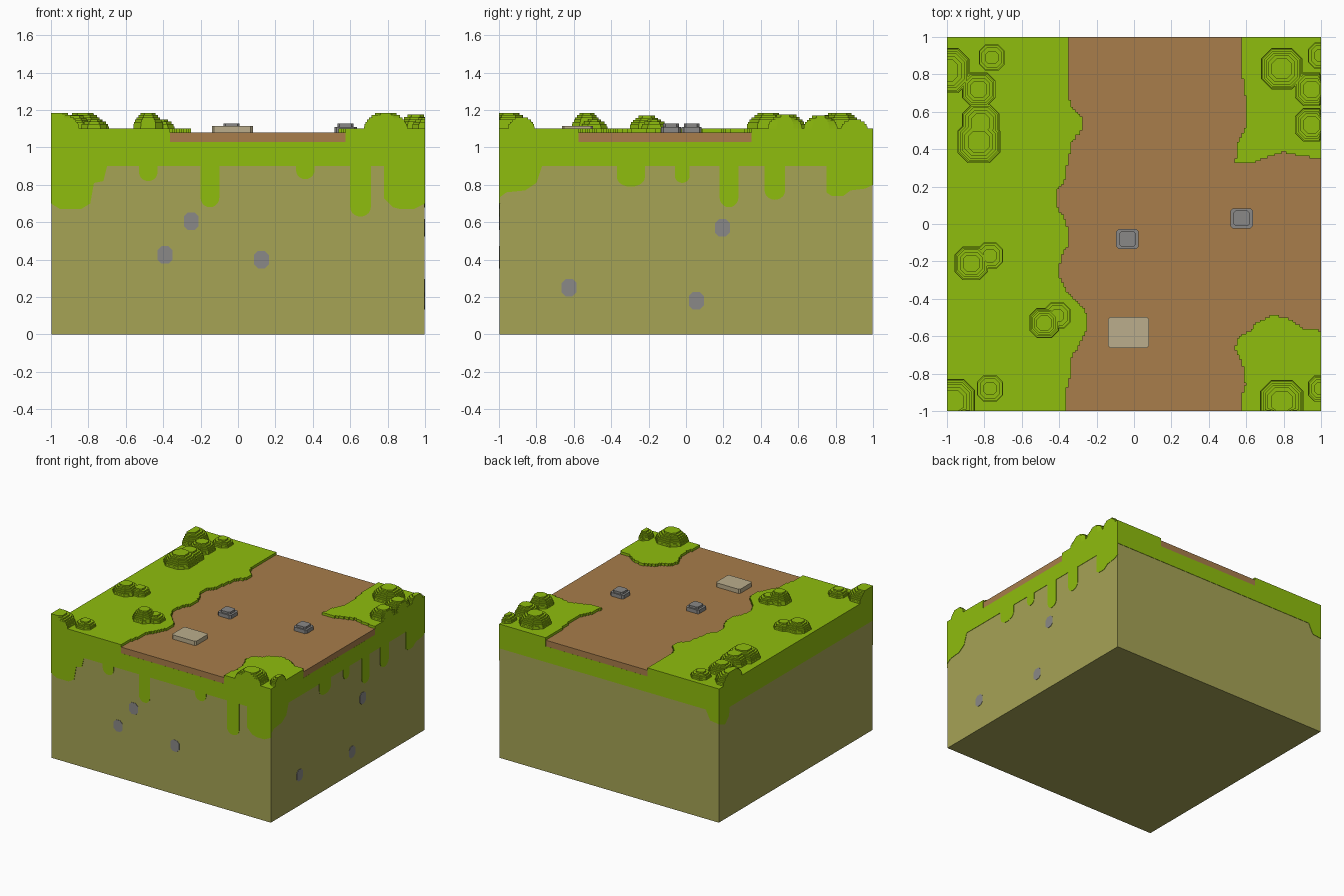
import bpy, bmesh, math

cube = bpy.data.objects.get("Cube")
if cube:
    bpy.data.objects.remove(cube, do_unlink=True)


def material(name, r, g, b):
    m = bpy.data.materials.new(name)
    m.use_nodes = True
    m.diffuse_color = (r, g, b, 1)
    m.node_tree.nodes["Principled BSDF"].inputs["Base Color"].default_value = (r, g, b, 1)
    return m


GRASS = material("grass_green", 0.275, 0.509, 0.004)
DIRT = material("dirt_olive", 0.381, 0.367, 0.091)
PATH = material("path_brown", 0.392, 0.205, 0.069)
STONE = material("stone_grey", 0.254, 0.25, 0.245)
SLAB = material("slab_beige", 0.497, 0.423, 0.262)

# Each side maps (along, up, outward) to world space
SIDES = {
    "top": lambda u, v, w: (u, v, w),
    "front": lambda u, v, w: (u, -w, v),
    "back": lambda u, v, w: (u, w, v),
    "right": lambda u, v, w: (w, u, v),
    "left": lambda u, v, w: (-w, u, v),
}


def build(name, layers, mat, side="top"):
    """One object from prisms, each given as (outline, low, high)."""
    bm = bmesh.new()
    place = SIDES[side]
    for outline, low, high in layers:
        a = [bm.verts.new(place(u, v, low)) for u, v in outline]
        b = [bm.verts.new(place(u, v, high)) for u, v in outline]
        bm.faces.new(a)
        bm.faces.new(b)
        n = len(a)
        for i in range(n):
            j = (i + 1) % n
            bm.faces.new((a[i], a[j], b[j], b[i]))
    bmesh.ops.recalc_face_normals(bm, faces=bm.faces)
    mesh = bpy.data.meshes.new(name)
    bm.to_mesh(mesh)
    bm.free()
    mesh.materials.append(mat)
    obj = bpy.data.objects.new(name, mesh)
    bpy.context.collection.objects.link(obj)
    return obj


def rect(cx, cy, hx, hy, cut=0.0):
    """Rectangle with optional chamfered corners."""
    if not cut:
        return [(cx - hx, cy - hy), (cx + hx, cy - hy), (cx + hx, cy + hy), (cx - hx, cy + hy)]
    a, b = hx - cut, hy - cut
    pts = [(hx, -b), (hx, b), (a, hy), (-a, hy), (-hx, b), (-hx, -b), (-a, -hy), (a, -hy)]
    return [(cx + x, cy + y) for x, y in pts]


def stairs(points, step=0.0125):
    """Turn a polyline into small square steps on a grid."""
    out = []
    for (x0, y0), (x1, y1) in zip(points, points[1:]):
        n = max(1, int(math.hypot(x1 - x0, y1 - y0) / (step * 0.7)))
        for i in range(n + 1):
            p = (round((x0 + (x1 - x0) * i / n) / step) * step,
                 round((y0 + (y1 - y0) * i / n) / step) * step)
            if out and p == out[-1]:
                continue
            if out and p[0] != out[-1][0] and p[1] != out[-1][1]:
                out.append((out[-1][0], p[1]))
            out.append(p)
    return out


# Ground layers
build("dirt_block", [(rect(0, 0, 0.997, 0.997), 0, 0.9)], DIRT)
build("grass_band", [(rect(0, 0, 1, 1), 0.9, 1.03)], GRASS)
build("path", [(rect(0, 0, 0.9995, 0.9995), 1.03, 1.08)], PATH)

# Raised grass with ragged edges along the path
left_edge = [(-.35, 1), (-.35, .69), (-.33, .62), (-.28, .57), (-.28, .5), (-.33, .45),
             (-.35, .35), (-.37, .24), (-.415, .18), (-.415, .1), (-.37, .03), (-.35, -.03),
             (-.35, -.11), (-.39, -.17), (-.4, -.27), (-.36, -.35), (-.3, -.42), (-.255, -.47),
             (-.255, -.57), (-.29, -.64), (-.33, -.7), (-.34, -.81), (-.36, -.89), (-.36, -1)]
back_edge = [(.57, 1), (.57, .85), (.595, .69), (.605, .57), (.59, .5), (.555, .44),
             (.54, .32), (.635, .32), (.72, .36), (.8, .385), (.9, .36), (1, .35)]
front_edge = [(1, -.57), (.9, -.56), (.83, -.51), (.74, -.485), (.66, -.52), (.62, -.57),
              (.55, -.61), (.54, -.67), (.58, -.74), (.595, -.86), (.575, -.91), (.57, -1)]
for name, edge, corners in (("grass_left", left_edge, [(-1, -1), (-1, 1)]),
                            ("grass_back_right", back_edge, [(1, 1)]),
                            ("grass_front_right", front_edge, [(1, -1)])):
    build(name, [(stairs(edge) + corners, 1.03, 1.1)], GRASS)


# Grass drips on the sides
def drip(u0, u1, bottom):
    r = (u1 - u0) / 2
    depth = min(r, 0.05)
    arc = [(u0 + r - r * math.cos(math.pi * i / 10),
            bottom + depth - depth * math.sin(math.pi * i / 10)) for i in range(11)]
    return [(u0, 0.9)] + arc + [(u1, 0.9)]


drips = {
    "front": [drip(-.53, -.43, .82), drip(-.2, -.1, .68), drip(.31, .41, .83), drip(.6, .71, .63),
              [(-1, .9), (-1, .7), (-.95, .67), (-.84, .67), (-.79, .7), (-.77, .81),
               (-.72, .82), (-.7, .9)],
              [(.78, .9), (.78, .73), (.83, .68), (.87, .67), (.94, .67), (1, .7), (1, .9)]],
    "right": [drip(-.37, -.22, .79), drip(-.06, .02, .81), drip(.18, .28, .68), drip(.42, .53, .72),
              [(-1, .9), (-1, .73), (-.96, .76), (-.86, .77), (-.8, .81), (-.77, .9)],
              [(.75, .9), (.75, .76), (.78, .74), (.84, .74), (.88, .77), (.96, .78),
               (1, .8), (1, .9)]],
    "back": [[(-1, .9), (-1, .81), (-.92, .82), (-.88, .9)]],
    "left": [[(1, .9), (1, .81), (.92, .78), (.87, .83), (.86, .9)]],
}
for side, shapes in drips.items():
    build("grass_drips_" + side, [(s, 0.995, 1.0) for s in shapes], GRASS, side)

# Pebbles set flush in the sides
pebbles = {"front": [(-.25, .605), (-.39, .425), (.125, .4)],
           "right": [(.195, .57), (-.625, .25), (.055, .18)]}
for side, spots in pebbles.items():
    build("pebbles_" + side, [(rect(u, v, .04, .047, .022), .995, 1.0) for u, v in spots],
          STONE, side)

# Stepped bushes: x, y, radius, height, trimmed at the block edge
bushes = [(-1, .82, .12, .085), (-.76, .89, .07, .05), (-.83, .72, .09, .07), (-.82, .54, .1, .075),
          (-.83, .44, .115, .085), (-.87, -.21, .09, .07), (-.77, -.17, .07, .05),
          (-.48, -.53, .08, .085), (-.41, -.49, .07, .05), (-.97, -.95, .12, .085),
          (-.77, -.88, .07, .05), (.79, .83, .11, .085), (.95, .72, .09, .07),
          (.95, .53, .09, .075), (1, .9, .07, .05), (.79, -.95, .115, .085), (1, -.88, .07, .06)]


def clamp(v):
    return max(-1, min(1, v))


for number, (x, y, r, h) in enumerate(bushes, 1):
    count = round(h / 0.0125)
    layers = []
    for i in range(count):
        s = r * (1 - 0.5 * (i / (count - 1)) ** 2)
        outline = [(clamp(u), clamp(v)) for u, v in rect(x, y, s, s, s * 0.5)]
        layers.append((outline, 1.09, 1.1 + h * (i + 1) / count))
    build(f"bush_{number}", layers, GRASS)

# Stones and slab lying on the path
for number, (x, y) in enumerate([(-.035, -.08), (.575, .03)], 1):
    build(f"path_stone_{number}", [(rect(x, y, .06, .053, .012), 1.07, 1.11),
                                   (rect(x, y, .043, .042, .012), 1.07, 1.127)], STONE)
build("path_slab", [(rect(-.03, -.58, .11, .083, .012), 1.07, 1.115)], SLAB)
